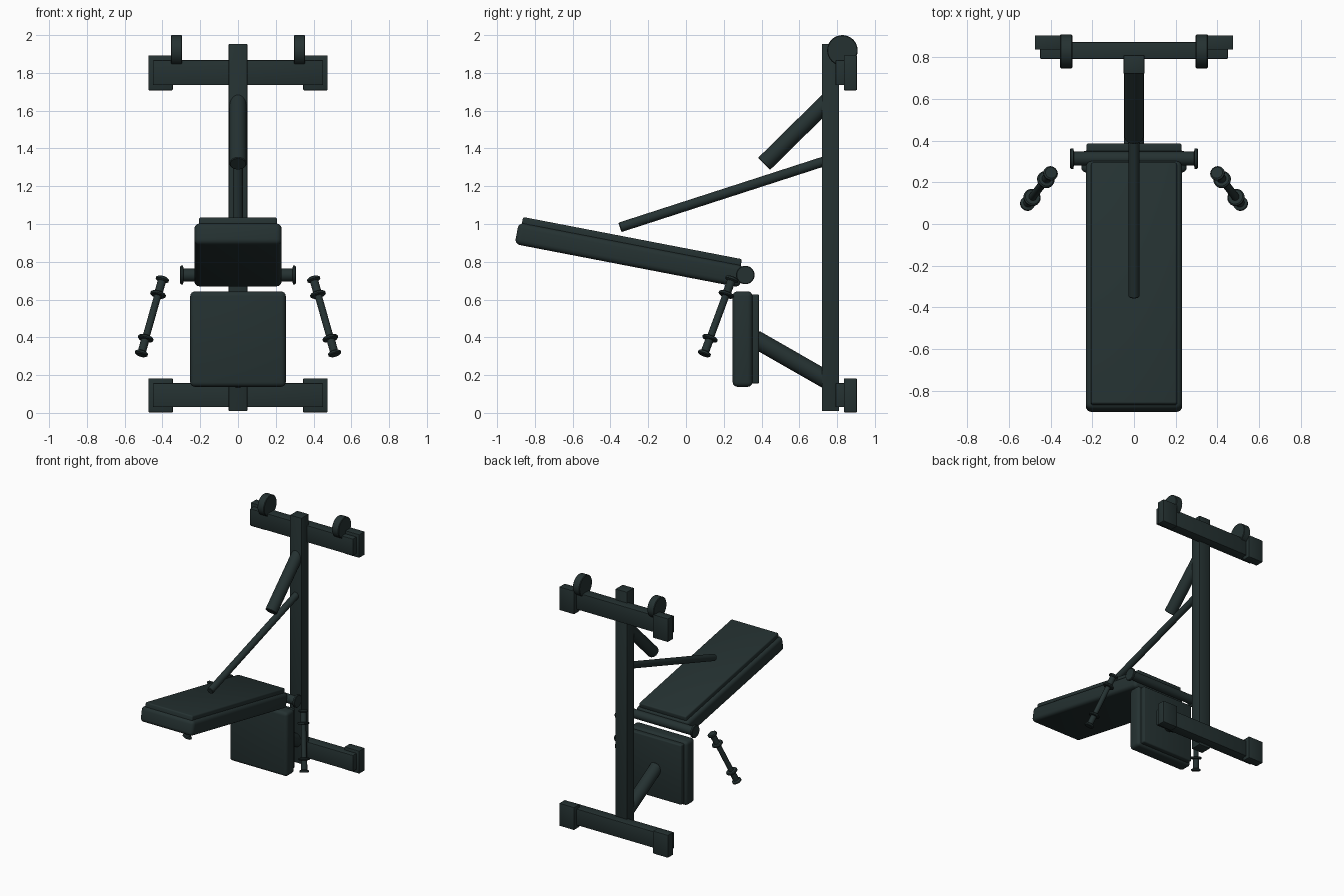
import bpy, bmesh, math
from mathutils import Vector, Matrix

cube = bpy.data.objects.get("Cube")
if cube:
    bpy.data.objects.remove(cube, do_unlink=True)

# One dark green-grey finish for the whole machine
COLOUR = (0.018, 0.031, 0.031, 1.0)
mat = bpy.data.materials.new("dark_green_grey")
mat.use_nodes = True
mat.diffuse_color = COLOUR
bsdf = mat.node_tree.nodes["Principled BSDF"]
bsdf.inputs["Base Color"].default_value = COLOUR
bsdf.inputs["Roughness"].default_value = 0.6


def finish(name, bm, smooth_angle=35):
    """Turn a bmesh into a shaded object with the shared material."""
    mesh = bpy.data.meshes.new(name)
    bm.to_mesh(mesh)
    bm.free()
    mesh.materials.append(mat)
    obj = bpy.data.objects.new(name, mesh)
    bpy.context.collection.objects.link(obj)
    bpy.ops.object.select_all(action='DESELECT')
    bpy.context.view_layer.objects.active = obj
    obj.select_set(True)
    bpy.ops.object.shade_smooth_by_angle(angle=math.radians(smooth_angle))
    return obj


def box(name, lo, hi, bevel=0.004, segments=2):
    """Bevelled box between two opposite corners."""
    lo, hi = Vector(lo), Vector(hi)
    bm = bmesh.new()
    bmesh.ops.create_cube(bm, size=1)
    bmesh.ops.scale(bm, vec=hi - lo, verts=bm.verts)
    bmesh.ops.translate(bm, vec=(lo + hi) / 2, verts=bm.verts)
    bmesh.ops.bevel(bm, geom=bm.edges[:], offset=bevel, segments=segments,
                    profile=0.5, affect='EDGES')
    return finish(name, bm)


def turned(name, start, end, profile, sides=32):
    """Solid of revolution; profile is (distance from start, radius) pairs."""
    start, end = Vector(start), Vector(end)
    rot = (end - start).to_track_quat('Z', 'Y').to_matrix().to_4x4()
    bm = bmesh.new()
    rings = []
    for d, r in profile:
        rings.append([bm.verts.new((r * math.cos(a), r * math.sin(a), d))
                      for a in (2 * math.pi * i / sides for i in range(sides))])
    for low, high in zip(rings, rings[1:]):
        for i in range(sides):
            j = (i + 1) % sides
            bm.faces.new((low[i], low[j], high[j], high[i]))
    bm.faces.new(rings[0][::-1])
    bm.faces.new(rings[-1])
    bm.transform(Matrix.Translation(start) @ rot)
    return finish(name, bm)


def tube(name, start, end, radius, edge=0.004):
    """Cylinder with lightly eased rims."""
    length = (Vector(end) - Vector(start)).length
    return turned(name, start, end, [(0, radius - edge), (edge, radius),
                                     (length - edge, radius), (length, radius - edge)])


# Frame: upright and two crossbars
box("upright_post", (-0.05, 0.72, 0.01), (0.05, 0.81, 1.953))
for level, low, high in (("lower", 0.03, 0.158), ("upper", 1.735, 1.868)):
    box(level + "_crossbar", (-0.45, 0.792, low), (0.45, 0.872, high))
    for side, s in (("left", 1), ("right", -1)):
        xs = sorted((s * 0.345, s * 0.475))
        box(f"{level}_{side}_end_cap", (xs[0], 0.836, low - 0.027),
            (xs[1], 0.905, high + 0.024))

# Round discs on the upper crossbar
for side, s in (("left", 1), ("right", -1)):
    tube(side + "_disc", (s * 0.296, 0.828, 1.919), (s * 0.355, 0.828, 1.919), 0.081)

# Sloping tubes joined to the upright
tube("upper_strut", (0, 0.413, 1.318), (0, 0.76, 1.66), 0.045)
tube("pull_rod", (0, -0.35, 0.982), (0, 0.76, 1.341), 0.026)
tube("seat_strut", (0, 0.365, 0.392), (0, 0.76, 0.166), 0.048)

# Upright seat pad with its backing plate
box("seat_pad", (-0.253, 0.247, 0.138), (0.253, 0.352, 0.643), 0.025, 4)
box("seat_plate", (-0.228, 0.34, 0.155), (0.228, 0.387, 0.628), 0.01, 3)

# Tilted long pad with its backing plate
parts = [box("long_pad", (-0.231, -0.607, -0.058), (0.231, 0.607, 0.058), 0.028, 4),
         box("long_plate", (-0.206, -0.59, 0.04), (0.206, 0.59, 0.091), 0.01, 3)]
for part in parts:
    part.location = (0, -0.30, 0.836)
    part.rotation_euler.x = math.radians(-10.9)

# Pivot axle with flanged ends
turned("pivot_axle", (-0.306, 0.314, 0.73), (0.306, 0.314, 0.73),
       [(0, 0.045), (0.004, 0.049), (0.015, 0.049), (0.018, 0.034),
        (0.594, 0.034), (0.597, 0.049), (0.608, 0.049), (0.612, 0.045)])

# Hanging handles: flanged ends and inner collars on a slim grip
for side, s in (("left", 1), ("right", -1)):
    top = Vector((s * 0.398, 0.246, 0.716))
    bottom = Vector((s * 0.514, 0.094, 0.306))
    length = (bottom - top).length
    half = [(0, 0.028), (0.005, 0.035), (0.015, 0.035), (0.022, 0.022),
            (0.088, 0.022), (0.089, 0.036), (0.094, 0.042),
            (0.102, 0.042), (0.107, 0.036), (0.108, 0.019)]
    turned(side + "_handle", top, bottom,
           half + [(length - d, r) for d, r in reversed(half)])
